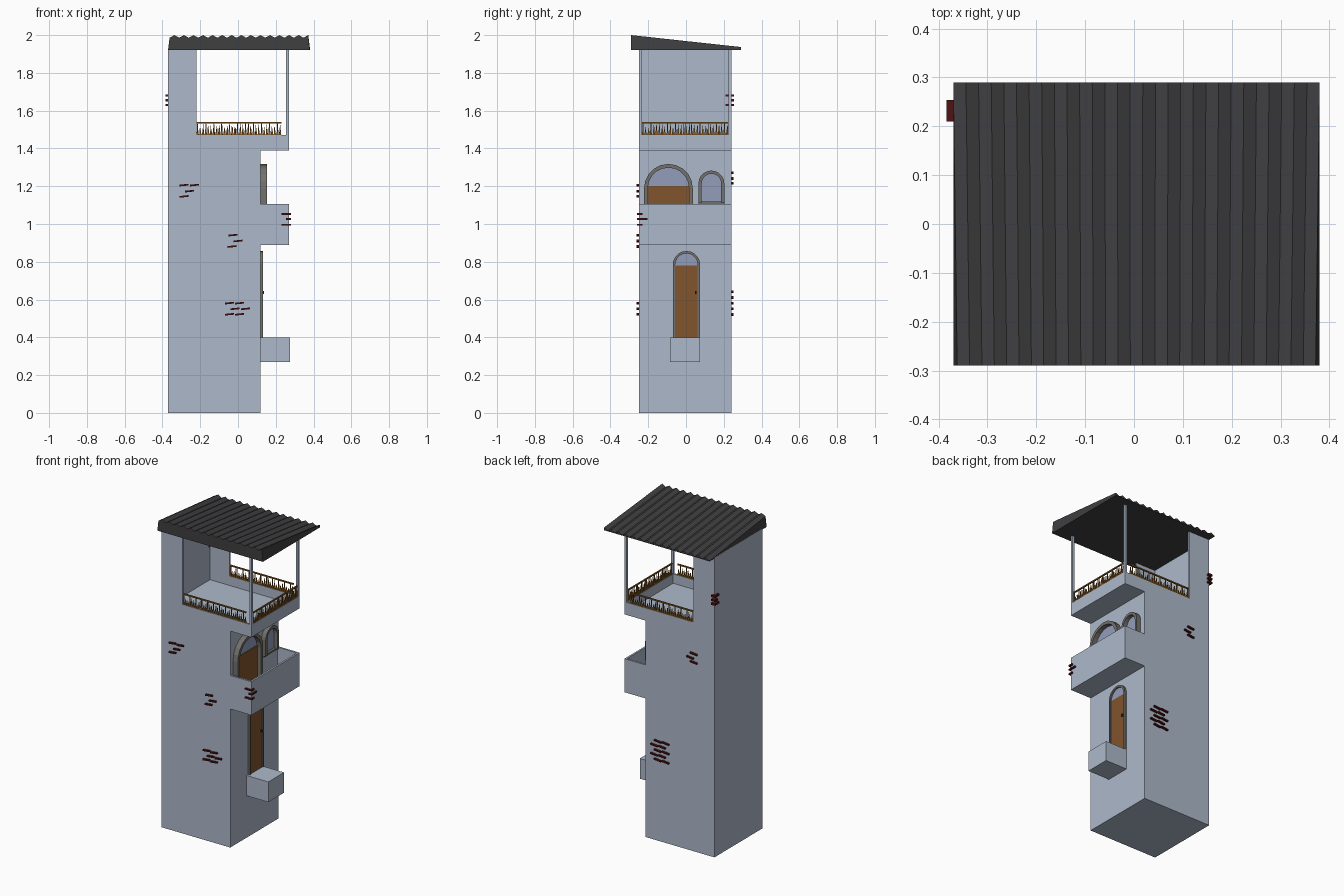
import bpy, bmesh, math, random

if "Cube" in bpy.data.objects:
    bpy.data.objects.remove(bpy.data.objects["Cube"])
random.seed(4)

def mat(name, r, g, b):
    m = bpy.data.materials.new(name)
    m.diffuse_color = (r, g, b, 1)
    m.use_nodes = True
    m.node_tree.nodes["Principled BSDF"].inputs["Base Color"].default_value = m.diffuse_color
    return m

WALL = mat("pale plaster", .42, .485, .59)
ROOF = mat("dark roofing", .05, .05, .053)
WOOD = mat("door wood", .22, .09, .026)
RAIL = mat("railing wood", .22, .095, .015)
STONE = mat("grey frame", .17, .165, .15)
GLASS = mat("blue glass", .29, .34, .49)
BRICK = mat("dark red brick", .08, .006, .006)
METAL = mat("dark metal", .03, .025, .02)

def finish(name, bm, m):
    bmesh.ops.recalc_face_normals(bm, faces=bm.faces)
    me = bpy.data.meshes.new(name)
    bm.to_mesh(me)
    bm.free()
    me.materials.append(m)
    ob = bpy.data.objects.new(name, me)
    bpy.context.collection.objects.link(ob)
    return ob

def add_box(bm, x0, x1, y0, y1, z0, z1, slant=0):
    # slant shifts the high-x end upward
    v = [bm.verts.new((x, y, z + (slant if x == x1 else 0)))
         for x in (x0, x1) for y in (y0, y1) for z in (z0, z1)]
    for f in ((0, 1, 3, 2), (4, 6, 7, 5), (0, 4, 5, 1), (2, 3, 7, 6), (0, 2, 6, 4), (1, 5, 7, 3)):
        bm.faces.new([v[i] for i in f])

def boxes(name, m, *dims):
    bm = bmesh.new()
    for d in dims:
        add_box(bm, *d)
    return finish(name, bm, m)

X0, X1, XB, Y0, Y1, T = -.37, .12, .27, -.25, .24, .012

# tower body and doorstep
boxes("tower_body", WALL, (X0, X1, Y0, Y1, 0, 1.39))
boxes("doorstep", WALL, (X1, .275, -.085, .075, .27, .40))

# hollow middle balcony
boxes("balcony", WALL, (X1, XB, Y0, Y1, .89, .92), (XB - T, XB, Y0, Y1, .92, 1.105),
      (X1, XB - T, Y0, Y0 + T, .92, 1.105), (X1, XB - T, Y1 - T, Y1, .92, 1.105))

# roof terrace: floor, low rim, walls and posts
boxes("terrace_floor", WALL, (X0, XB, Y0, Y1, 1.39, 1.41))
boxes("terrace_rim", WALL, (XB - T, XB, Y0, Y1, 1.41, 1.47),
      (-.22, XB - T, Y0, Y0 + T, 1.41, 1.47), (-.22, XB - T, Y1 - T, Y1, 1.41, 1.47))
boxes("terrace_walls", WALL, (X0, X0 + T, Y0, Y1, 1.41, 1.925),
      (X0 + T, -.22, Y0, Y0 + T, 1.41, 1.925), (X0 + T, -.22, Y1 - T, Y1, 1.41, 1.925))
boxes("terrace_posts", WALL, (XB - .015, XB, Y0, Y0 + .015, 1.47, 1.925),
      (XB - .015, XB, Y1 - .015, Y1, 1.47, 1.925))

# wedge roof with corrugated top
bm = bmesh.new()
N = 29
rows = []
for i in range(N + 1):
    t = i / N
    xb, xt = -.37 + .75 * t, -.362 + .734 * t
    d = 0 if i % 2 else -.014
    rows.append([bm.verts.new(p) for p in ((xb, -.29, 1.92), (xt, -.29, 2.0 + d),
                                           (xb, .29, 1.937 + d), (xb, .29, 1.92))])
for a, b in zip(rows, rows[1:]):
    for k in range(4):
        bm.faces.new((a[k], a[(k + 1) % 4], b[(k + 1) % 4], b[k]))
bm.faces.new(rows[0])
bm.faces.new(rows[-1])
finish("corrugated_roof", bm, ROOF)

# railings of pointed stakes under a thin top rail
def railing(name, start, end, axis, pos):
    bm = bmesh.new()
    def bar(a, b, z0, z1, w=.004):
        if axis == 'x':
            add_box(bm, a, b, pos - w, pos + w, z0, z1)
        else:
            add_box(bm, pos - w, pos + w, a, b, z0, z1)
    bar(start, end, 1.533, 1.541)
    bar(start, end, 1.468, 1.474)
    n = 32
    for i in range(n):
        c = start + (end - start) * (i + .5) / n
        h = random.uniform(.035, .066)
        lean = random.uniform(-.004, .004)
        w = .0062
        base = [(-w, -.004), (w, -.004), (w, .004), (-w, .004)]
        def pt(u, v, z):
            return (c + u, pos + v, z) if axis == 'x' else (pos + v, c + u, z)
        low = [bm.verts.new(pt(u, v, 1.47)) for u, v in base]
        top = bm.verts.new(pt(lean, 0, 1.47 + h))
        bm.faces.new(low)
        for k in range(4):
            bm.faces.new((low[k], low[(k + 1) % 4], top))
        if i % 3 == 0:
            bar(c - .002, c + .002, 1.47, 1.535, .003)
    finish(name, bm, RAIL)

railing("front_railing", -.22, .23, 'x', Y0 + .006)
railing("back_railing", -.22, .23, 'x', Y1 - .006)
railing("side_railing", -.235, .225, 'y', XB - .006)

# arched openings on the right wall
def arch(y0, y1, z0, ztop, inset=0, n=10):
    c, r = (y0 + y1) / 2, (y1 - y0) / 2 - inset
    rise = min((y1 - y0) / 2, ztop - z0) - inset
    zs = ztop - inset - rise
    pts = [(c + r * math.cos(math.pi * i / n), zs + rise * math.sin(math.pi * i / n)) for i in range(n + 1)]
    return [(c + r, z0)] + pts + [(c - r, z0)]

def opening(name, y0, y1, z0, ztop, depth, w, door_top=None):
    outer, inner = arch(y0, y1, z0, ztop), arch(y0, y1, z0, ztop, w)
    bm = bmesh.new()
    loops = [[bm.verts.new((x, y, z)) for y, z in ps] for x, ps in
             ((X1, outer), (X1 + depth, outer), (X1 + depth, inner), (X1, inner))]
    for k in range(4):
        a, b = loops[k], loops[(k + 1) % 4]
        for i in range(len(a) - 1):
            bm.faces.new((a[i], a[i + 1], b[i + 1], b[i]))
    for e in (0, -1):
        bm.faces.new([l[e] for l in loops])
    finish(name + "_frame", bm, STONE)
    bm = bmesh.new()
    bm.faces.new([bm.verts.new((X1 + .004, y, z)) for y, z in inner])
    pane = finish(name + "_glass", bm, GLASS)
    if pane.data.polygons[0].normal.x < 0:
        pane.data.flip_normals()
    if door_top:
        boxes(name + "_panel", WOOD, (X1, X1 + .008, y0 + w, y1 - w, z0, door_top))

opening("lower_door", -.07, .075, .40, .857, .013, .013, .78)
opening("balcony_door", -.222, .036, .92, 1.318, .034, .02, 1.20)
opening("balcony_window", .066, .203, 1.112, 1.283, .03, .017)
boxes("window_sill", STONE, (X1, X1 + .02, .066, .203, 1.106, 1.118))
boxes("door_handle", METAL, (X1 + .008, X1 + .018, .048, .056, .63, .645))

# exposed brick patches: rows of thin bricks standing slightly proud
def bricks(name, y, rows):
    bm = bmesh.new()
    for x, z, n in rows:
        for k in range(n):
            a = x + k * .055
            add_box(bm, a, a + .048, y - .012, y + .012, z - .006, z + .003, .005)
    finish(name, bm, BRICK)

bricks("front_bricks_high", Y0, [(-.31, 1.205, 2), (-.28, 1.173, 1), (-.31, 1.145, 1)])
bricks("front_bricks_middle", Y0, [(-.05, .94, 1), (-.025, .909, 1), (-.055, .88, 1)])
bricks("front_bricks_low", Y0, [(-.07, .58, 2), (-.04, .55, 2), (-.07, .521, 2)])
bricks("back_bricks_high", Y1, [(-.25, 1.27, 1), (-.225, 1.24, 1), (-.25, 1.215, 1)])
bricks("back_bricks_low", Y1, [(-.05 + .025 * (i % 2), .52 + .03 * i, 2) for i in range(5)])

# corner bricks wrap around two walls
boxes("balcony_corner_bricks", BRICK, *[(x, .28, Y0 - .01, -.25 + w, z - .005, z + .004)
      for x, w, z in ((.23, .02, 1.053), (.255, .045, 1.027), (.23, .02, .997))])
boxes("terrace_corner_bricks", BRICK, *[(-.384, -.355, y, Y1 + .014, z - .006, z + .006)
      for y, z in ((.21, 1.68), (.225, 1.655), (.21, 1.63))])
